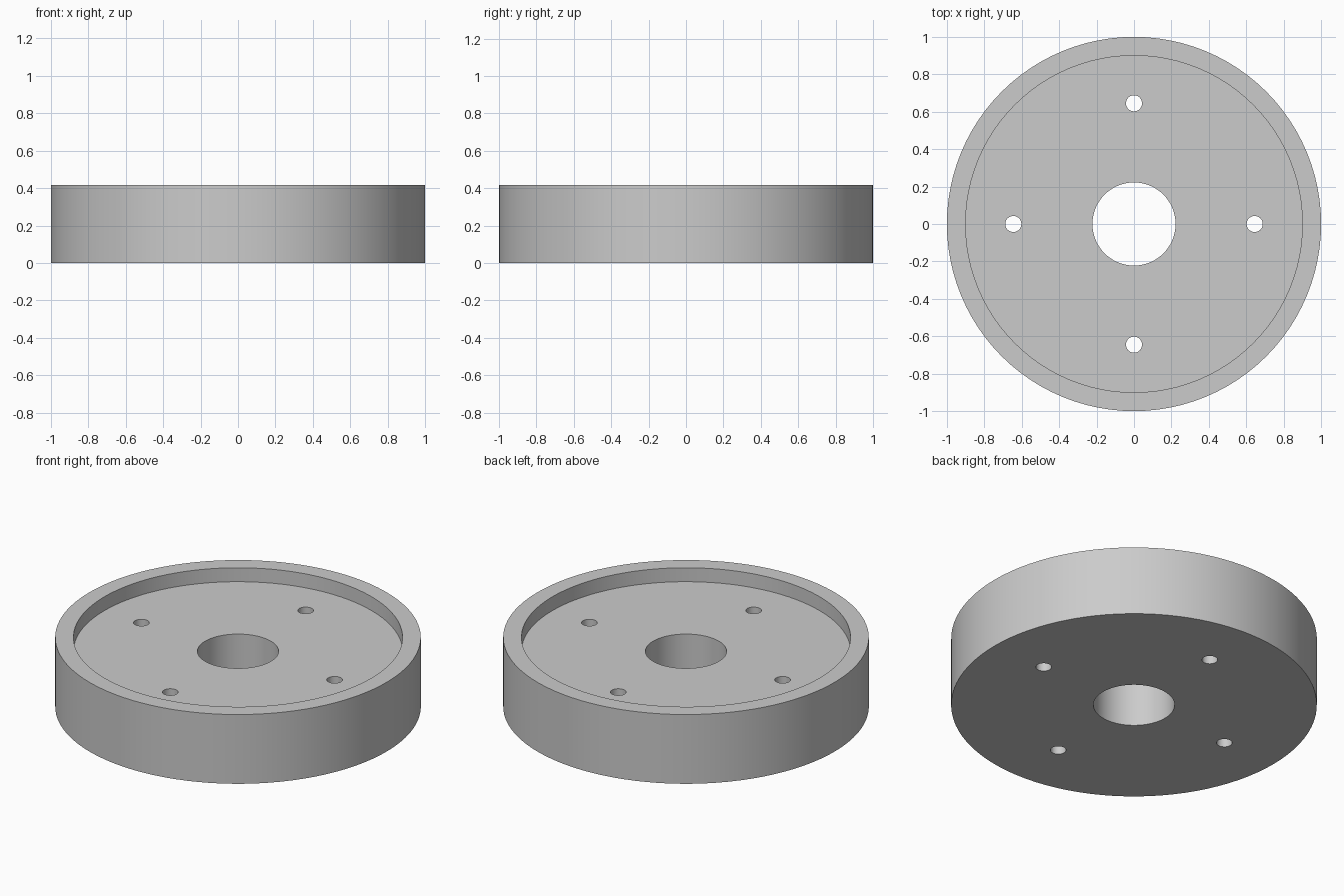
import bpy, bmesh, math
from mathutils import Matrix

cube = bpy.data.objects.get("Cube")
if cube:
    bpy.data.objects.remove(cube, do_unlink=True)

RADIUS, HEIGHT = 1.0, 0.418
RECESS_RADIUS, FLOOR_Z = 0.9, 0.334
BORE_RADIUS = 0.222
BOLT_CIRCLE, BOLT_RADIUS = 0.645, 0.043
SEGMENTS = 96

grey = bpy.data.materials.new("plain grey")
grey.use_nodes = True
colour = (0.6, 0.6, 0.6, 1)
grey.diffuse_color = colour
grey.node_tree.nodes["Principled BSDF"].inputs["Base Color"].default_value = colour


def add_object(name, bm):
    bmesh.ops.recalc_face_normals(bm, faces=bm.faces)
    mesh = bpy.data.meshes.new(name)
    bm.to_mesh(mesh)
    bm.free()
    mesh.materials.append(grey)
    obj = bpy.data.objects.new(name, mesh)
    bpy.context.collection.objects.link(obj)
    return obj


# Flanged disc: closed section turned around z, with recess and centre bore
profile = [(BORE_RADIUS, 0), (RADIUS, 0), (RADIUS, HEIGHT),
           (RECESS_RADIUS, HEIGHT), (RECESS_RADIUS, FLOOR_Z), (BORE_RADIUS, FLOOR_Z)]
bm = bmesh.new()
verts = [bm.verts.new((r, 0, z)) for r, z in profile]
edges = [bm.edges.new((v, verts[i - 1])) for i, v in enumerate(verts)]
bmesh.ops.spin(bm, geom=verts + edges, cent=(0, 0, 0), axis=(0, 0, 1),
               angle=math.tau, steps=SEGMENTS, use_merge=True)
bmesh.ops.remove_doubles(bm, verts=bm.verts, dist=1e-5)
disc = add_object("recessed_disc", bm)

# Bolt holes: four cutters on a circle
bm = bmesh.new()
for i in range(4):
    a = i * math.pi / 2
    place = Matrix.Translation((BOLT_CIRCLE * math.cos(a), BOLT_CIRCLE * math.sin(a), HEIGHT / 2))
    bmesh.ops.create_cone(bm, cap_ends=True, segments=32, radius1=BOLT_RADIUS,
                          radius2=BOLT_RADIUS, depth=1, matrix=place)
cutter = add_object("bolt_hole_cutter", bm)

cut = disc.modifiers.new("bolt_holes", 'BOOLEAN')
cut.operation = 'DIFFERENCE'
cut.solver = 'EXACT'
cut.object = cutter

bpy.ops.object.select_all(action='DESELECT')
disc.select_set(True)
bpy.context.view_layer.objects.active = disc
bpy.ops.object.modifier_apply(modifier=cut.name)
bpy.data.objects.remove(cutter, do_unlink=True)
bpy.ops.object.shade_smooth_by_angle(angle=math.radians(30))
